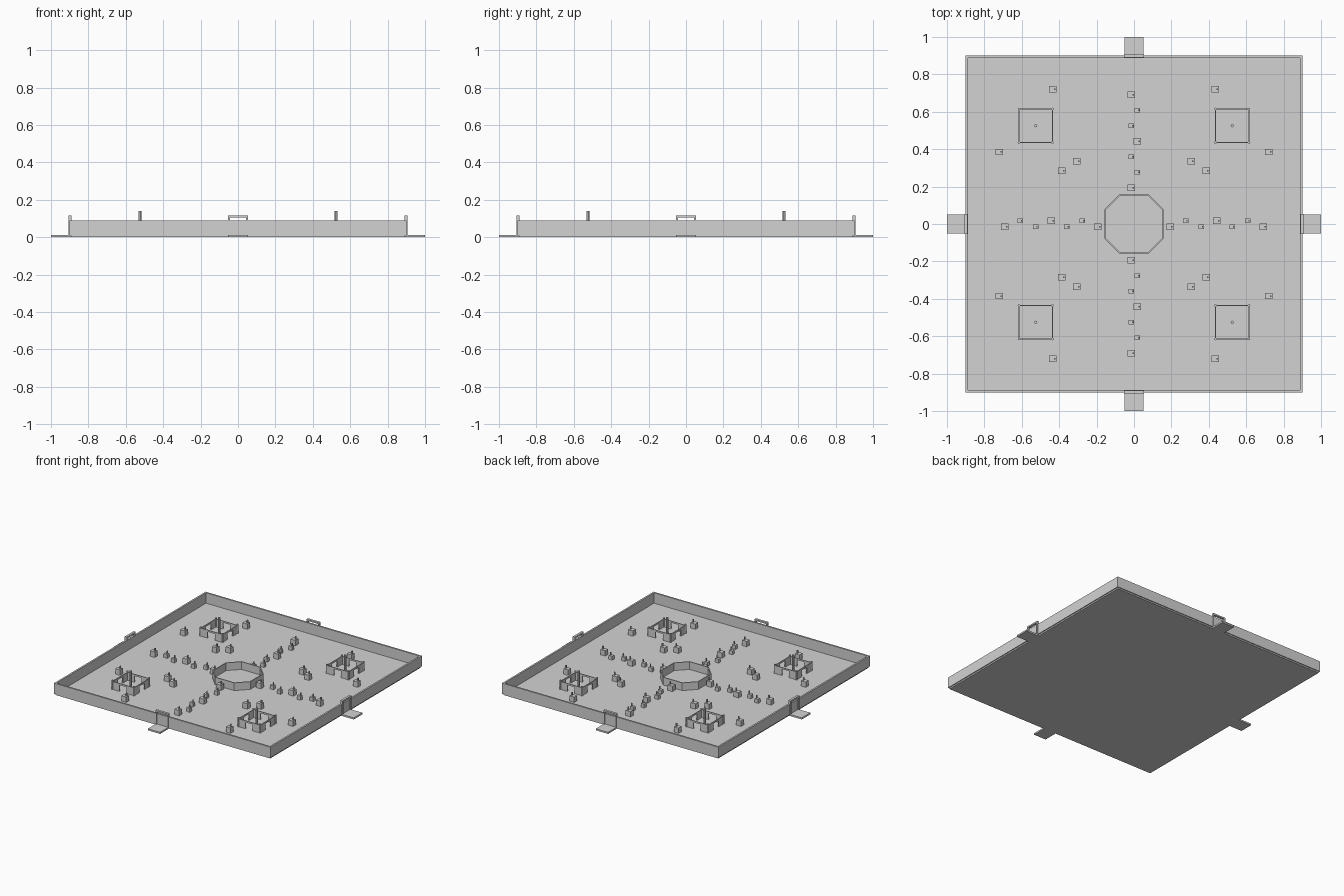
import bpy, bmesh
from math import pi
from mathutils import Matrix, Vector

cube = bpy.data.objects.get("Cube")
if cube:
    bpy.data.objects.remove(cube)

stone = bpy.data.materials.new("stone_grey")
stone.use_nodes = True
GREY = (0.65, 0.65, 0.65, 1)
stone.diffuse_color = GREY
stone.node_tree.nodes["Principled BSDF"].inputs["Base Color"].default_value = GREY

FLOOR = 0.012


def box(bm, x0, x1, y0, y1, z0, z1):
    centre = Vector((x0 + x1, y0 + y1, z0 + z1)) / 2
    size = Matrix.Diagonal((x1 - x0, y1 - y0, z1 - z0, 1))
    bmesh.ops.create_cube(bm, size=1, matrix=Matrix.Translation(centre) @ size)


def post(bm, x, y, z0, z1, radius, sides=8):
    bmesh.ops.create_cone(bm, cap_ends=True, segments=sides, radius1=radius, radius2=radius,
                          depth=z1 - z0, matrix=Matrix.Translation((x, y, (z0 + z1) / 2)))


def finish(name, bm, location=(0, 0, 0), turn=0):
    mesh = bpy.data.meshes.new(name)
    bm.to_mesh(mesh)
    bm.free()
    mesh.materials.append(stone)
    obj = bpy.data.objects.new(name, mesh)
    obj.location = location
    obj.rotation_euler.z = turn
    bpy.context.collection.objects.link(obj)
    return obj


def ring(name, outer, inner, z0, z1):
    """Closed wall between two matching outlines."""
    bm = bmesh.new()
    loops = [[bm.verts.new((x, y, z)) for x, y in outline]
             for outline, z in ((outer, z0), (outer, z1), (inner, z1), (inner, z0))]
    n = len(outer)
    for k in range(4):
        a, b = loops[k], loops[(k + 1) % 4]
        for i in range(n):
            j = (i + 1) % n
            bm.faces.new((a[i], a[j], b[j], b[i]))
    bmesh.ops.recalc_face_normals(bm, faces=bm.faces)
    return finish(name, bm)


def square(r):
    return [(-r, -r), (r, -r), (r, r), (-r, r)]


def octagon(r):
    h = r / 2
    return [(-h, -r), (h, -r), (r, -h), (r, h), (h, r), (-h, r), (-r, h), (-r, -h)]


# Ground slab and outer wall
bm = bmesh.new()
box(bm, -0.894, 0.894, -0.894, 0.894, 0, FLOOR)
finish("ground_slab", bm)
ring("outer_wall", square(0.901), square(0.888), 0.01, 0.09)

# Central eight-sided wall
ring("central_wall", octagon(0.158), octagon(0.151), FLOOR, 0.07)

# Gate frame and approach road on each side
for k, side in enumerate(("front", "left", "back", "right")):
    bm = bmesh.new()
    for s in (-1, 1):
        a, b = sorted((s * 0.042, s * 0.053))
        box(bm, a, b, -0.907, -0.889, 0.01, 0.115)
    box(bm, -0.053, 0.053, -0.907, -0.889, 0.104, 0.115)
    finish(side + "_gate", bm, turn=k * pi / 2)
    bm = bmesh.new()
    box(bm, -0.051, 0.051, -1, -0.89, 0, FLOOR)
    finish(side + "_road", bm, turn=k * pi / 2)


# Walled courtyard with a doorway in every side and a tall central mast
def courtyard(x, y):
    r, t, top, gap = 0.09, 0.003, 0.072, 0.03
    for k in range(4):
        bm = bmesh.new()
        box(bm, -r, -gap, -r - t, -r + t, FLOOR, top)
        box(bm, gap, r, -r - t, -r + t, FLOOR, top)
        box(bm, -gap, gap, -r - t, -r + t, top - 0.012, top)
        post(bm, r, -r, FLOOR, top + 0.008, 0.007)
        finish("courtyard_wall", bm, (x, y, 0), k * pi / 2)
    bm = bmesh.new()
    post(bm, 0, 0, FLOOR, 0.14, 0.008)
    finish("courtyard_mast", bm, (x, y, 0))


# Small house with a chimney
def house(x, y, width):
    w, d = width / 2, width * 0.43
    roof = FLOOR + width
    bm = bmesh.new()
    box(bm, -w, w, -d, d, FLOOR, roof)
    box(bm, w * 0.3, w * 0.7, -0.004, 0.004, roof - 0.005, roof + 0.022)
    finish("house", bm, (x, y, 0))


LARGE, SMALL = 0.04, 0.029
for sx in (-1, 1):
    for sy in (-1, 1):
        courtyard(sx * 0.525, sy * 0.525)
        for x, y in ((0.435, 0.72), (0.72, 0.385), (0.305, 0.335), (0.385, 0.285)):
            house(sx * x, sy * y, LARGE)

# Staggered houses along the two main streets
for i in range(7):
    along = 0.193 + i * 0.083
    offset = 0.018 if i % 2 else -0.014
    width = SMALL if i % 3 else LARGE
    for s in (-1, 1):
        house(s * along, offset, width)
        house(offset, s * along, width)
